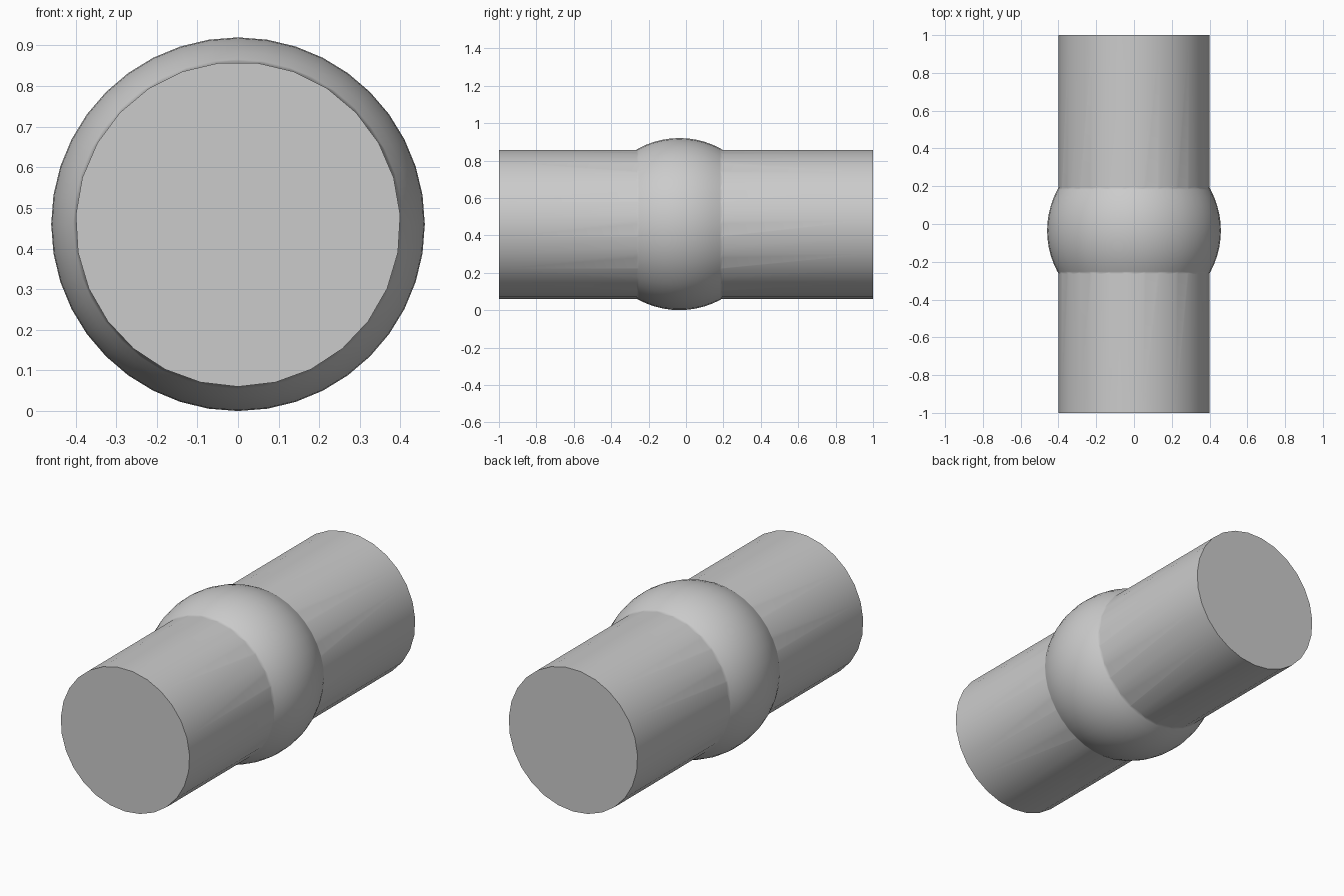
import bpy
import math

old = bpy.data.objects.get("Cube")
if old:
    bpy.data.objects.remove(old, do_unlink=True)

CENTRE_Z = 0.46
SIDES = 27

grey = bpy.data.materials.new("plain_grey")
grey.use_nodes = True
colour = (0.6, 0.6, 0.6, 1.0)
grey.diffuse_color = colour
grey.node_tree.nodes["Principled BSDF"].inputs["Base Color"].default_value = colour


def lay_along_y(name, spin=0.0):
    """Name the active primitive, turn it to lie along y and colour it."""
    obj = bpy.context.object
    obj.name = name
    obj.rotation_euler = (math.pi / 2, spin, 0)
    obj.data.materials.append(grey)
    bpy.ops.object.transform_apply(location=False, rotation=True, scale=False)
    return obj


# Central ball, slightly forward of the middle
bpy.ops.mesh.primitive_uv_sphere_add(segments=40, ring_count=32, radius=0.46,
                                     location=(0, -0.035, CENTRE_Z))
ball = lay_along_y("ball")

# Straight bar through the ball, with a corner at its lowest point
bpy.ops.mesh.primitive_cylinder_add(vertices=SIDES, radius=0.4, depth=2,
                                    location=(0, 0, CENTRE_Z))
bar = lay_along_y("bar_with_ball")
lowest = min(bar.data.vertices, key=lambda v: v.co.z).co
bar.rotation_euler.y = math.atan2(lowest.x, -lowest.z) * -1
bpy.ops.object.transform_apply(location=False, rotation=True, scale=False)
if min(v.co.z for v in bar.data.vertices) > -0.3999:
    bar.rotation_euler.y = 2 * math.atan2(lowest.x, -lowest.z)
    bpy.ops.object.transform_apply(location=False, rotation=True, scale=False)

# Merge both into one body
union = bar.modifiers.new("join_ball", "BOOLEAN")
union.operation = "UNION"
union.solver = "EXACT"
union.object = ball
bpy.ops.object.modifier_apply(modifier=union.name)
bpy.data.objects.remove(ball, do_unlink=True)

# Soft shading with crisp end caps
bpy.ops.object.shade_smooth_by_angle(angle=math.radians(40))
weighted = bar.modifiers.new("even_shading", "WEIGHTED_NORMAL")
weighted.keep_sharp = True
